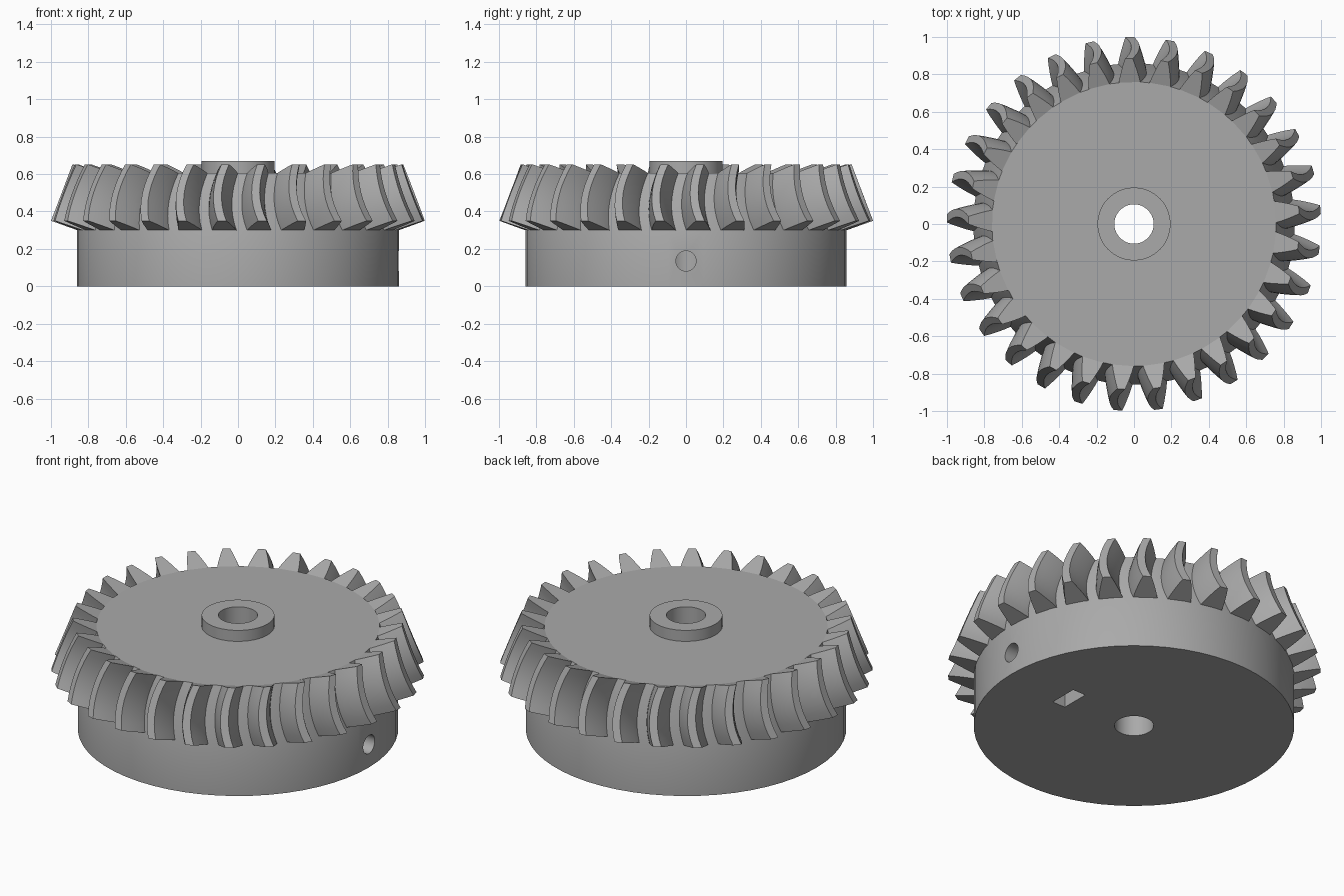
import bpy, bmesh, math
from mathutils import Vector

cube = bpy.data.objects.get("Cube")
if cube:
    bpy.data.objects.remove(cube, do_unlink=True)

TEETH = 29
PITCH = math.tau / TEETH
PHASE = math.radians(-94.9)

# One flat grey for the whole part
grey = bpy.data.materials.new("plain_grey")
grey.use_nodes = True
colour = (0.4, 0.4, 0.4, 1)
grey.diffuse_color = colour
grey.node_tree.nodes["Principled BSDF"].inputs["Base Color"].default_value = colour


def finish(bm, name):
    bmesh.ops.recalc_face_normals(bm, faces=bm.faces)
    mesh = bpy.data.meshes.new(name)
    bm.to_mesh(mesh)
    bm.free()
    mesh.materials.append(grey)
    obj = bpy.data.objects.new(name, mesh)
    bpy.context.collection.objects.link(obj)
    return obj


def smooth(obj, angle):
    bpy.ops.object.select_all(action="DESELECT")
    obj.select_set(True)
    bpy.context.view_layer.objects.active = obj
    bpy.ops.object.shade_smooth_by_angle(angle=math.radians(angle))


def lathe(name, profile, steps):
    bm = bmesh.new()
    rings = []
    for i in range(steps):
        a = math.tau * i / steps
        rings.append([bm.verts.new((r * math.cos(a), r * math.sin(a), z)) for r, z in profile])
    n = len(profile)
    for i in range(steps):
        p, q = rings[i], rings[(i + 1) % steps]
        for j in range(n):
            k = (j + 1) % n
            bm.faces.new((p[j], q[j], q[k], p[k]))
    return finish(bm, name)


def cut(target, cutter):
    mod = target.modifiers.new(cutter.name, "BOOLEAN")
    mod.operation = "DIFFERENCE"
    mod.solver = "EXACT"
    mod.object = cutter
    bpy.context.view_layer.objects.active = target
    bpy.ops.object.modifier_apply(modifier=mod.name)
    bpy.data.objects.remove(cutter, do_unlink=True)


# Gear body: bore, base drum, root cone, flat top and raised hub
body = lathe("gear_body", [(0.105, 0), (0.86, 0), (0.86, 0.30), (0.76, 0.605),
                           (0.195, 0.605), (0.195, 0.67), (0.105, 0.67)], 2 * TEETH)

# Set screw hole through the side wall into the bore
bpy.ops.mesh.primitive_cylinder_add(vertices=32, radius=0.054, depth=0.9,
                                    location=(0.5, 0, 0.135), rotation=(0, math.pi / 2, 0))
screw = bpy.context.object
screw.name = "screw_hole_cutter"
screw.hide_render = True
cut(body, screw)

# Nut slot in the underside
bpy.ops.mesh.primitive_cube_add(size=1, location=(0.455, 0, 0.1))
slot = bpy.context.object
slot.name = "nut_slot_cutter"
slot.scale = (0.085, 0.17, 0.25)
slot.hide_render = True
cut(body, slot)
smooth(body, 20)

# Curved bevel teeth, lofted from the wide lower end to the narrow upper end
ROOT = Vector((0.86, 0.30)), Vector((0.76, 0.605))
TIP = Vector((1.0, 0.35)), Vector((0.885, 0.652))
HALF = [(-0.1, 0.067), (0.0, 0.065), (0.25, 0.057), (0.5, 0.047), (0.75, 0.036), (1.0, 0.023)]
SECTION = [(h, -w) for h, w in HALF] + [(h, w) for h, w in reversed(HALF)]
SLICES = 8
BOW = math.radians(-2.0)
TWIST = math.radians(0.5)

bm = bmesh.new()
for t in range(TEETH):
    loops = []
    for s in range(SLICES + 1):
        f = s / SLICES
        root, tip = ROOT[0].lerp(ROOT[1], f), TIP[0].lerp(TIP[1], f)
        centre = PHASE + t * PITCH + TWIST * f + BOW * 4 * f * (1 - f)
        loop = []
        for h, w in SECTION:
            r, z = root + (tip - root) * h
            a = centre + w / (0.86 + 0.14 * h)
            loop.append(bm.verts.new((r * math.cos(a), r * math.sin(a), z)))
        loops.append(loop)
    n = len(SECTION)
    for p, q in zip(loops, loops[1:]):
        for j in range(n):
            k = (j + 1) % n
            bm.faces.new((p[j], p[k], q[k], q[j]))
    bm.faces.new(loops[0])
    bm.faces.new(loops[-1])
teeth = finish(bm, "gear_teeth")
smooth(teeth, 30)
